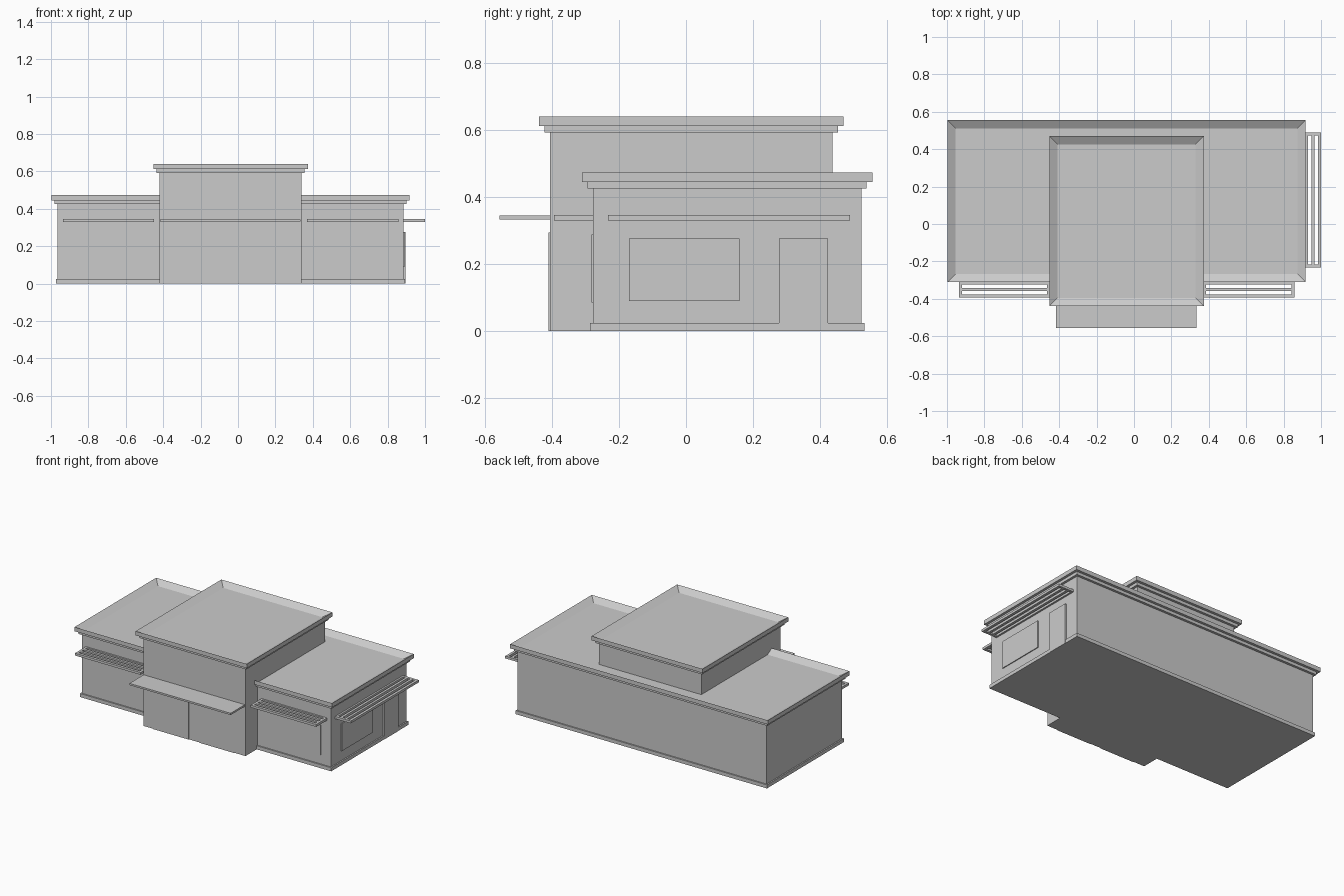
import bpy, bmesh
from mathutils import Vector

if "Cube" in bpy.data.objects:
    bpy.data.objects.remove(bpy.data.objects["Cube"])


def make_object(name, boxes, recess=None):
    """One object from (x0, x1, y0, y1, z0, z1) boxes; recess = (rim, depth) sinks the tops."""
    bm = bmesh.new()
    for x0, x1, y0, y1, z0, z1 in boxes:
        verts = bmesh.ops.create_cube(bm, size=1)["verts"]
        size = Vector((x1 - x0, y1 - y0, z1 - z0))
        mid = Vector(((x0 + x1) / 2, (y0 + y1) / 2, (z0 + z1) / 2))
        for v in verts:
            v.co = v.co * size + mid
    bm.normal_update()
    if recess:
        tops = [f for f in bm.faces if f.normal.z > 0.9]
        bmesh.ops.inset_region(bm, faces=tops, thickness=recess[0])
        for v in {v for f in tops for v in f.verts}:
            v.co.z -= recess[1]
    mesh = bpy.data.meshes.new(name)
    bm.to_mesh(mesh)
    bm.free()
    ob = bpy.data.objects.new(name, mesh)
    bpy.context.collection.objects.link(ob)
    return ob


def grow(b, d, z0, z1):
    return (b[0] - d, b[1] + d, b[2] - d, b[3] + d, z0, z1)


# Two building volumes, each with a stepped cornice and sunken flat roof
wing = (-0.965, 0.885, -0.278, 0.523)
tower = (-0.42, 0.34, -0.406, 0.437)
for name, b, top in (("wing", wing, 0.425), ("tower", tower, 0.592)):
    make_object(name + "_walls", [b + (0, top)])
    make_object(name + "_lower_cornice", [grow(b, 0.016, top, top + 0.02)])
    make_object(name + "_parapet_roof", [grow(b, 0.033, top + 0.02, top + 0.048)],
                recess=(0.063, 0.027))
make_object("plinth", [grow(wing, 0.009, 0, 0.024)])

# Entrance canopy and door panels
make_object("entrance_canopy", [(-0.417, 0.335, -0.557, -0.40, 0.332, 0.344)])
make_object("entrance_doors", [(x, x + 0.26, -0.41, -0.40, 0, 0.293) for x in (-0.34, 0.0)])


# Slatted sunshade: a frame with long slats; offsets measured outward from the wall
SLATS = ((-0.01, 0.012), (0.028, 0.045), (0.064, 0.080), (0.098, 0.116))


def sunshade(name, start, end, wall, side):
    spans = [(start, end, a, b) for a, b in SLATS]
    spans += [(start, start + 0.016, -0.01, 0.116), (end - 0.016, end, -0.01, 0.116)]
    z = (0.330, 0.346)
    if side:
        boxes = [(wall + a, wall + b, s, e) + z for s, e, a, b in spans]
    else:
        boxes = [(s, e, wall - b, wall - a) + z for s, e, a, b in spans]
    make_object(name, boxes)


sunshade("left_sunshade", -0.936, -0.449, wing[2], False)
sunshade("right_sunshade", 0.37, 0.857, wing[2], False)
sunshade("side_sunshade", -0.232, 0.49, wing[1], True)

# Thin window and door panels on the wings
make_object("front_windows", [(x, x + 0.39, -0.282, -0.27, 0.085, 0.287) for x in (-0.89, 0.42)])
make_object("side_window", [(0.88, 0.891, -0.17, 0.16, 0.09, 0.275)])
make_object("side_door", [(0.88, 0.8955, 0.278, 0.423, 0, 0.275)])
